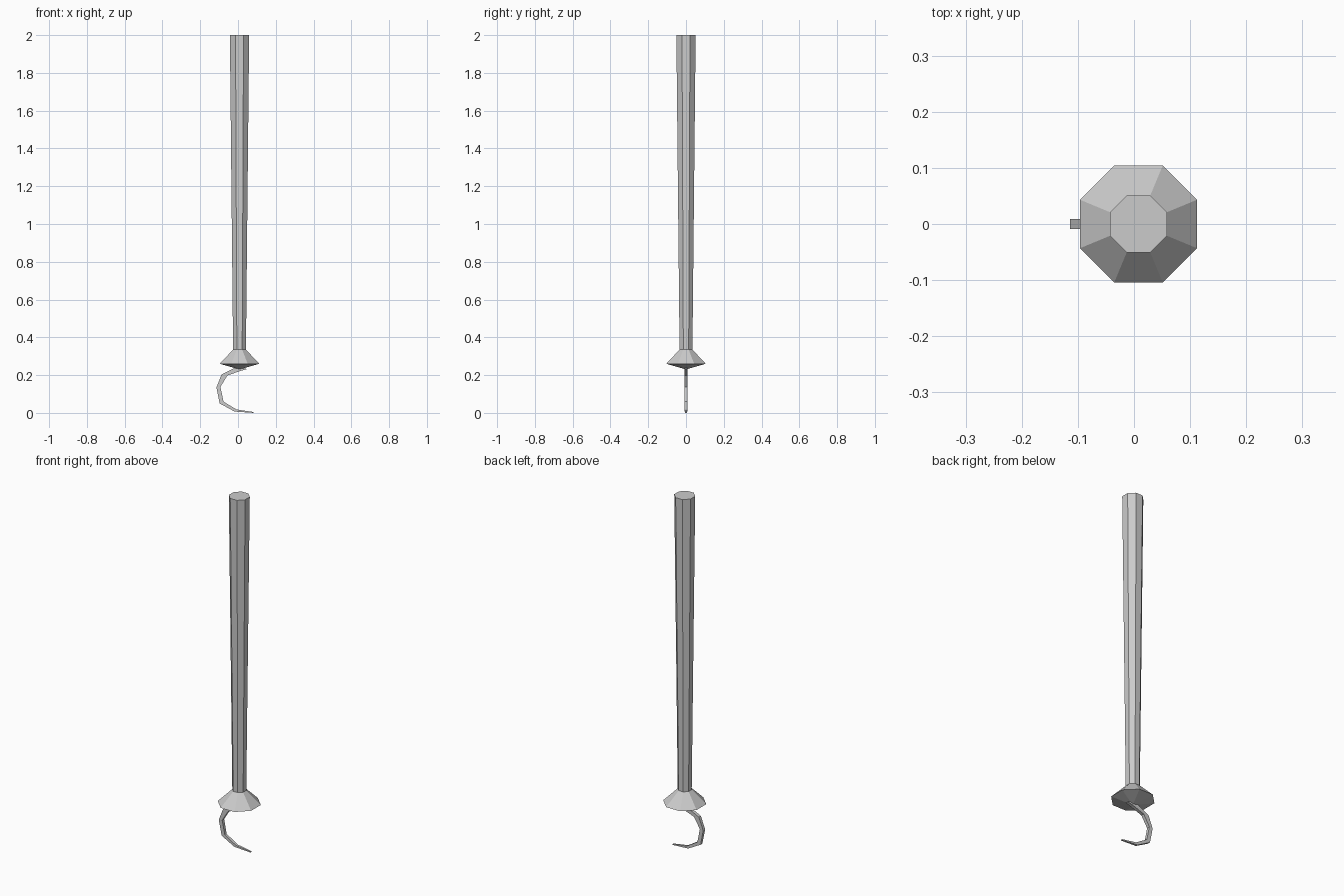
import bpy, bmesh, math

if "Cube" in bpy.data.objects:
    bpy.data.objects.remove(bpy.data.objects["Cube"])

CX = 0.008   # shaft axis sits slightly off the overall centre


def make_object(name, rings):
    """Skin a closed solid through successive rings of points."""
    bm = bmesh.new()
    loops = [[bm.verts.new(p) for p in ring] for ring in rings]
    for a, b in zip(loops, loops[1:]):
        n = max(len(a), len(b))
        for i in range(n):
            j = (i + 1) % n
            if len(b) == 1:
                bm.faces.new((a[i], a[j], b[0]))
            elif len(a) == 1:
                bm.faces.new((a[0], b[j], b[i]))
            else:
                bm.faces.new((a[i], a[j], b[j], b[i]))
    for cap in (loops[0], loops[-1]):
        if len(cap) > 2:
            bm.faces.new(cap)
    bmesh.ops.recalc_face_normals(bm, faces=bm.faces)
    mesh = bpy.data.meshes.new(name)
    bm.to_mesh(mesh)
    bm.free()
    obj = bpy.data.objects.new(name, mesh)
    bpy.context.collection.objects.link(obj)
    return obj


def octagon(apothem, z):
    r = apothem / math.cos(math.pi / 8)
    return [(CX + r * math.cos((i + 0.5) * math.pi / 4),
             r * math.sin((i + 0.5) * math.pi / 4), z) for i in range(8)]


# Tapered handle flowing into the flared guard with a shallow pointed underside
make_object("handle_and_guard", [
    octagon(0.051, 2.0),
    octagon(0.034, 0.335),
    octagon(0.1045, 0.26),
    [(CX, 0, 0.23)],
])

# Curved hook: outer x, z, inner x, z, half thickness
hook = [
    (0.000, 0.245, 0.048, 0.232, 0.009),
    (-0.034, 0.230, 0.012, 0.222, 0.009),
    (-0.087, 0.204, -0.056, 0.198, 0.009),
    (-0.114, 0.135, -0.093, 0.138, 0.009),
    (-0.097, 0.050, -0.077, 0.060, 0.008),
    (-0.018, 0.007, -0.008, 0.018, 0.007),
    (0.081, 0.000, 0.081, 0.005, 0.004),
]
make_object("hook", [
    [(ox, -t, oz), (ox, t, oz), (ix, t, iz), (ix, -t, iz)]
    for ox, oz, ix, iz, t in hook
])
